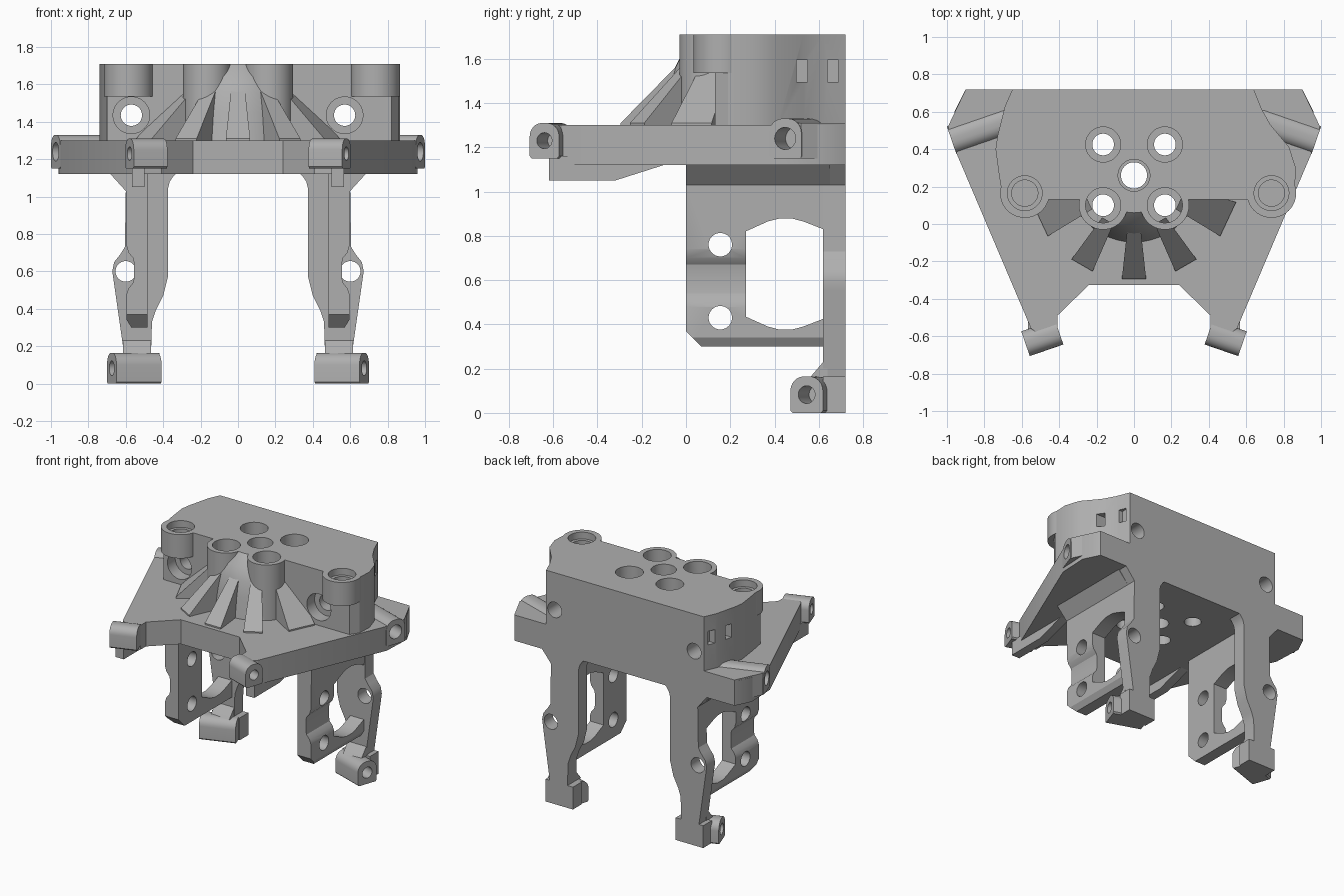
import bpy, bmesh, math
from mathutils import Vector, Matrix

cube = bpy.data.objects.get("Cube")
if cube:
    bpy.data.objects.remove(cube, do_unlink=True)

grey = bpy.data.materials.new("plain_grey")
grey.use_nodes = True
grey.diffuse_color = (0.43, 0.43, 0.43, 1)
grey.node_tree.nodes["Principled BSDF"].inputs["Base Color"].default_value = (0.43, 0.43, 0.43, 1)

X, Y, Z = Vector((1, 0, 0)), Vector((0, 1, 0)), Vector((0, 0, 1))
parts = []
cutters = []


def make(name, bm, cutter=False):
    bmesh.ops.recalc_face_normals(bm, faces=bm.faces)
    mesh = bpy.data.meshes.new(name)
    bm.to_mesh(mesh)
    bm.free()
    mesh.materials.append(grey)
    ob = bpy.data.objects.new(name, mesh)
    bpy.context.collection.objects.link(ob)
    ob.hide_render = cutter
    (cutters if cutter else parts).append(ob)
    return ob


def prism(name, pts, U, V, W, start, depth, cutter=False):
    """Outline in the U/V plane, extruded along W."""
    bm = bmesh.new()
    start = Vector(start) if not isinstance(start, (int, float)) else W * start
    a = [bm.verts.new(start + U * u + V * v) for u, v in pts]
    b = [bm.verts.new(p.co + W * depth) for p in a]
    bm.faces.new(a)
    bm.faces.new(b)
    for i in range(len(a)):
        j = (i + 1) % len(a)
        bm.faces.new((a[i], a[j], b[j], b[i]))
    return make(name, bm, cutter)


def cyl(name, start, axis, r, depth, cutter=False):
    axis = Vector(axis).normalized()
    bm = bmesh.new()
    rot = axis.to_track_quat("Z", "Y").to_matrix().to_4x4()
    bmesh.ops.create_cone(bm, cap_ends=True, segments=40, radius1=r, radius2=r, depth=depth,
                          matrix=Matrix.Translation(Vector(start) + axis * depth / 2) @ rot)
    return make(name, bm, cutter)


def cut(targets, tools):
    for ob in targets:
        for tool in tools:
            mod = ob.modifiers.new("cut", "BOOLEAN")
            mod.object, mod.operation, mod.solver = tool, "DIFFERENCE", "EXACT"
        bpy.context.view_layer.update()
        dg = bpy.context.evaluated_depsgraph_get()
        mesh = bpy.data.meshes.new_from_object(ob.evaluated_get(dg))
        ob.modifiers.clear()
        ob.data = mesh


def ear(name, tip, width, height, length, side, hole_r):
    """Slanted screw lug with a rounded top and a blind hole."""
    inward = Vector((-0.945 * side, 0.326, 0))
    across = Vector((0.326 * side, 0.945, 0))
    h, r = width / 2, width * 0.42
    pts = [(-h + 0.01, 0), (h - 0.01, 0), (h, 0.01)]
    for k in range(7):
        t = math.radians(15 * k)
        pts.append((h - r + r * math.cos(t), height - r + r * math.sin(t)))
    pts += [(-u, v) for u, v in reversed(pts[3:])] + [(-h, 0.01)]
    tip = Vector((tip[0] * side, tip[1], tip[2]))
    lug = prism(name, pts, across, Z, inward, tip, length)
    hole = cyl("cutter", tip + Z * height * 0.5 - inward * 0.05, inward, hole_r, 0.2, True)
    cut([lug], [hole])
    return hole


# Base plate
half = [(0.9, 0.72), (0.96, 0.6), (0.95, 0.38), (0.55, -0.56), (0.52, -0.58),
        (0.41, -0.55), (0.41, -0.49), (0.24, -0.325)]
outline = half + [(-x, y) for x, y in reversed(half)]
plate = prism("base_plate", outline, X, Y, Z, 1.12, 0.18)

# Upper block
block = prism("upper_block", [
    (-0.65, 0.72), (-0.69, 0.63), (-0.73, 0.47), (-0.74, 0.4), (-0.72, 0.25), (-0.7, 0.13),
    (0.82, 0.13), (0.86, 0.19), (0.865, 0.3), (0.83, 0.41), (0.73, 0.53), (0.68, 0.62),
    (0.64, 0.72)], X, Y, Z, 1.28, 0.43)

# Flared centre cone
bm = bmesh.new()
prof = [(0, 1.28), (0.36, 1.28), (0.335, 1.45), (0.31, 1.56), (0.27, 1.64), (0.2, 1.71), (0, 1.71)]
vs = [bm.verts.new((r, 0.26, z)) for r, z in prof]
es = [bm.edges.new(p) for p in zip(vs, vs[1:])]
bmesh.ops.spin(bm, geom=vs + es, cent=(0, 0.26, 0), axis=Z, angle=math.tau, steps=48)
bmesh.ops.remove_doubles(bm, verts=bm.verts, dist=0.0005)
cone = make("centre_cone", bm)

# Front bosses and their through holes, counterbored from the top
bosses = [cyl("centre_boss", (s * 0.165, 0.1, 1.28), Z, 0.13, 0.43) for s in (1, -1)]
bores = []
for x, y, r, wide in [(0.165, 0.1, 0.058, 0.094), (-0.165, 0.1, 0.058, 0.094),
                      (0.165, 0.425, 0.058, 0.094), (-0.165, 0.425, 0.058, 0.094),
                      (0, 0.26, 0.07, 0.085)]:
    bores.append(cyl("cutter", (x, y, 1), Z, r, 0.8, True))
    bores.append(cyl("cutter", (x, y, 1.5), Z, wide, 0.3, True))

# Overhanging side bosses
side_bosses = [cyl("side_boss", (x, 0.165, 1.535), Z, 0.132, 0.175) for x in (-0.584, 0.735)]
pockets = []
for x in (-0.584, 0.735):
    pockets.append(cyl("cutter", (x, 0.165, 1.6), Z, 0.07, 0.2, True))
    pockets.append(cyl("cutter", (x, 0.165, 1.66), Z, 0.093, 0.1, True))

# Horizontal screw holes with recesses, and side slots
screws = []
for s in (1, -1):
    screws.append(cyl("cutter", (s * 0.57, -0.1, 1.435), Y, 0.057, 1, True))
    screws.append(cyl("cutter", (s * 0.57, -0.1, 1.435), Y, 0.098, 0.32, True))
    for y in (0.5, 0.64):
        screws.append(prism("cutter", [(y, 1.495), (y + 0.05, 1.495), (y + 0.05, 1.595), (y, 1.595)],
                            Y, Z, X * s, 0.64, 0.4, True))
cut([plate, cone] + bosses, bores)
cut([block], bores + pockets + screws)
cut(side_bosses, pockets)

# Radial ribs
for deg, inner, outer in [(-90, 0.035, 0.065), (-60, 0.035, 0.065), (-120, 0.035, 0.065),
                          (-25, 0.07, 0.1), (-155, 0.07, 0.1)]:
    a = math.radians(deg)
    out = Vector((math.cos(a), math.sin(a), 0))
    across = Vector((-out.y, out.x, 0))
    rib = prism("radial_rib", [(0.28, -inner), (0.555, -outer), (0.555, outer), (0.28, inner)],
                out, across, Z, (0, 0.26, 1.28), 0.03)
    for v in rib.data.vertices:
        if v.co.z > 1.3 and (v.co - Vector((0, 0.26, 1.31))).length < 0.4:
            v.co.z = 1.59

for s in (1, -1):
    S = X * s
    # Plate corner and screw lugs
    corner = prism("rear_corner", [(0.6, 0.72), (0.9, 0.72), (0.995, 0.52), (0.95, 0.4), (0.7, 0.48)],
                   S, Y, Z, 1.15, 0.16)
    hole = ear("rear_lug", (0.975, 0.448, 1.15), 0.155, 0.18, 0.32, s, 0.05)
    cut([corner, plate], [hole])
    hole = ear("front_lug", (0.58, -0.64, 1.15), 0.14, 0.16, 0.19, s, 0.036)
    cut([plate], [hole])
    prism("under_rib", [(-0.62, 1.16), (-0.62, 1.05), (-0.32, 1.05), (-0.1, 1.12), (-0.1, 1.16)],
          Y, Z, S, 0.5, 0.067)

    # Rear leg with knob and foot
    leg = prism("rear_leg", [
        (0.31, 1.14), (0.345, 1.11), (0.365, 1.08), (0.375, 1.04), (0.375, 0.57), (0.4, 0.47),
        (0.44, 0.39), (0.46, 0.33), (0.465, 0.165), (0.42, 0.165), (0.42, 0), (0.645, 0),
        (0.645, 0.165), (0.61, 0.165), (0.665, 0.55), (0.672, 0.6), (0.662, 0.65), (0.63, 0.69),
        (0.605, 0.73), (0.6, 1.03), (0.69, 1.14)], S, Z, Y, 0.62, 0.1)
    prism("foot_brace", [(0.56, 0.16), (0.64, 0.16), (0.64, 0.25), (0.62, 0.23)], Y, Z, S, 0.465, 0.15)
    foot_hole = ear("foot", (0.675, 0.545, 0), 0.155, 0.165, 0.255, s, 0.04)

    # Side plate with window, bolt holes and a clipped corner
    side = prism("side_plate", [
        (0.485, 1.14), (0.485, 0.3), (0.57, 0.3), (0.595, 0.34), (0.595, 0.48), (0.585, 0.51),
        (0.56, 0.54), (0.555, 0.57), (0.555, 0.64), (0.56, 0.67), (0.585, 0.7), (0.597, 0.74),
        (0.6, 1.03), (0.7, 1.14)], S, Z, Y, 0, 0.65)
    window = [(0.27, 0.82), (0.37, 0.865), (0.42, 0.878), (0.48, 0.878), (0.53, 0.865), (0.62, 0.83)]
    window += [(y, 1.255 - z) for y, z in reversed(window)]
    tools = [prism("cutter", window, Y, Z, S, 0.3, 0.5, True),
             prism("cutter", [(-0.02, 0.39), (0.09, 0.28), (-0.02, 0.28)], Y, Z, S, 0.3, 0.5, True)]
    tools += [cyl("cutter", (s * 0.3, 0.155, z), S, 0.053, 0.5, True) for z in (0.43, 0.76)]
    knob = cyl("cutter", (s * 0.6, 0.55, 0.6), Y, 0.055, 0.3, True)
    cut([side], tools + [knob])
    cut([leg], [knob])

# Clear the cutters and shade
for ob in cutters:
    bpy.data.objects.remove(ob, do_unlink=True)
bpy.ops.object.select_all(action="DESELECT")
for ob in parts:
    ob.select_set(True)
bpy.context.view_layer.objects.active = parts[0]
bpy.ops.object.shade_smooth_by_angle(angle=math.radians(30))
